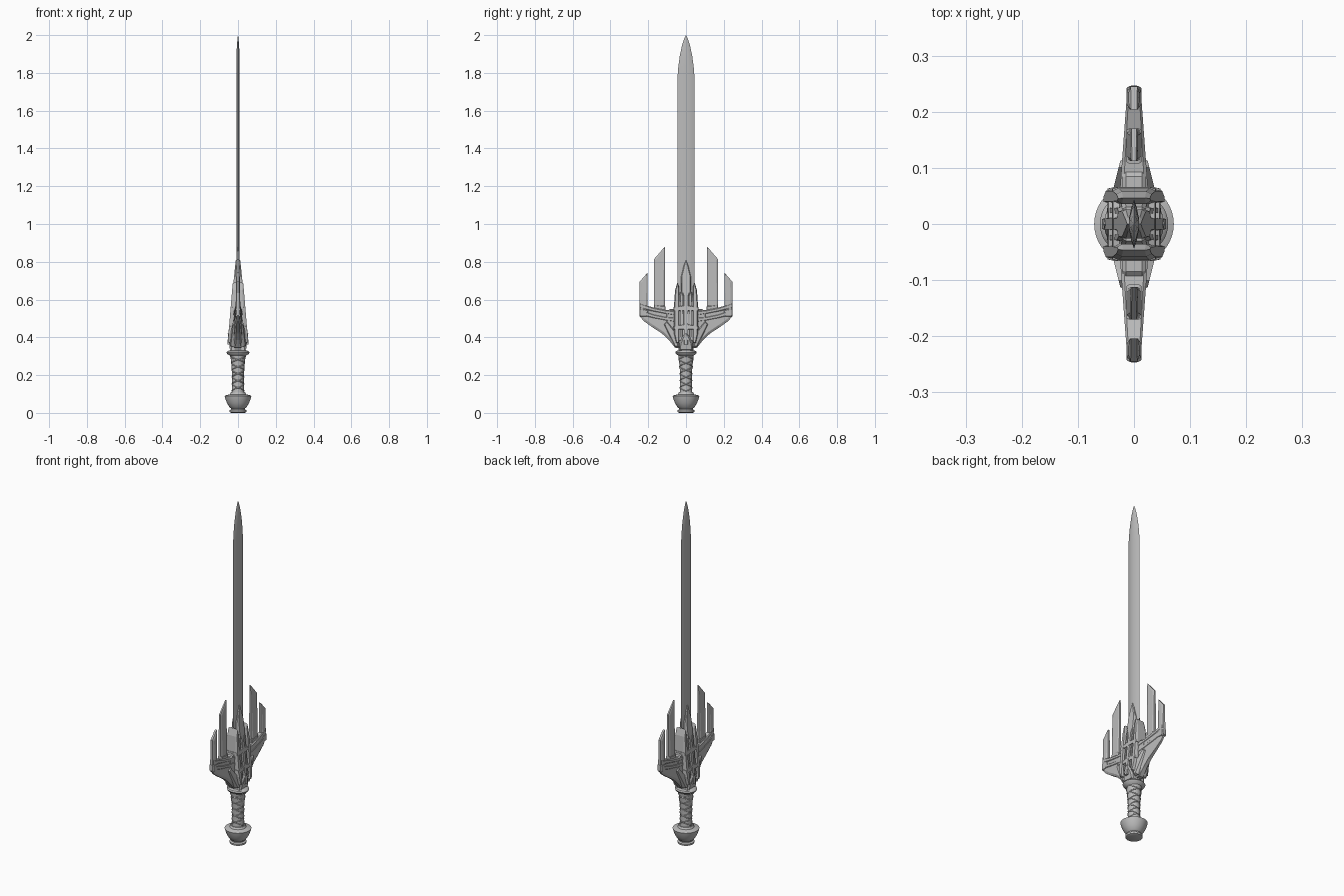
import bpy, bmesh, math
from mathutils import Vector

if "Cube" in bpy.data.objects:
    bpy.data.objects.remove(bpy.data.objects["Cube"])

steel = bpy.data.materials.new("grey_steel")
steel.use_nodes = True
GREY = (0.5, 0.5, 0.5, 1)
steel.diffuse_color = GREY
steel.node_tree.nodes["Principled BSDF"].inputs["Base Color"].default_value = GREY


def finish(bm, name, smooth=None, mirror=()):
    """Turn a bmesh into a named object, optionally smooth and mirrored."""
    bmesh.ops.recalc_face_normals(bm, faces=bm.faces)
    mesh = bpy.data.meshes.new(name)
    bm.to_mesh(mesh)
    bm.free()
    mesh.materials.append(steel)
    obj = bpy.data.objects.new(name, mesh)
    bpy.context.collection.objects.link(obj)
    if mirror:
        mod = obj.modifiers.new("mirror", "MIRROR")
        mod.use_axis = ["x" in mirror, "y" in mirror, False]
        mod.use_mirror_merge = False
    if smooth:
        bpy.ops.object.select_all(action="DESELECT")
        obj.select_set(True)
        bpy.context.view_layer.objects.active = obj
        bpy.ops.object.shade_smooth_by_angle(angle=math.radians(smooth))
    return obj


def loft(name, rings, smooth=35):
    """Skin a list of equal-length vertex rings and cap both ends."""
    bm = bmesh.new()
    loops = [[bm.verts.new(p) for p in ring] for ring in rings]
    n = len(loops[0])
    for a, b in zip(loops, loops[1:]):
        for i in range(n):
            j = (i + 1) % n
            bm.faces.new((a[i], a[j], b[j], b[i]))
    bm.faces.new(loops[0])
    bm.faces.new(loops[-1])
    return finish(bm, name, smooth)


def lathe(name, profile, sides=40, flat=1.0):
    """Revolve (radius, height) points around z, squashed in y by flat."""
    turn = [2 * math.pi * i / sides for i in range(sides)]
    return loft(name, [[(r * math.cos(a), r * flat * math.sin(a), z) for a in turn]
                       for r, z in profile])


def plate(name, outline, half, rim=0.006, edge=0.7, mirror="y"):
    """Slab from a (y, z) outline; half(y, z) is its half thickness, rim its chamfer."""
    bm = bmesh.new()
    caps = []
    walls = [[bm.verts.new((s, y, z)) for y, z in outline] for s in (-1, 1)]
    for wall in walls:
        caps.append(bm.faces.new(wall))
    n = len(outline)
    for i in range(n):
        j = (i + 1) % n
        bm.faces.new((walls[0][i], walls[0][j], walls[1][j], walls[1][i]))
    bmesh.ops.recalc_face_normals(bm, faces=bm.faces)
    bmesh.ops.inset_individual(bm, faces=caps, thickness=rim)
    raised = {v for f in caps for v in f.verts}
    for v in bm.verts:
        v.co.x *= half(v.co.y, v.co.z) * (1 if v in raised else edge)
    return finish(bm, name, mirror=mirror)


# Pommel and grip
lathe("pommel", [(0.034, 0), (0.044, 0.004), (0.045, 0.014), (0.037, 0.019), (0.037, 0.024),
                 (0.045, 0.03), (0.058, 0.052), (0.067, 0.074), (0.071, 0.09),
                 (0.064, 0.093), (0.044, 0.098), (0.038, 0.108)])


def grip_radius(z):
    return 0.031 + 0.55 * (z - 0.17) ** 2


lathe("grip", [(grip_radius(z), z) for z in [0.1 + 0.022 * i for i in range(11)]])

# Crossed cord wrapped round the grip
for side, label in ((1, "left"), (-1, "right")):
    for start in (0, math.pi):
        curve = bpy.data.curves.new("grip_cord_" + label, "CURVE")
        curve.dimensions = "3D"
        curve.bevel_depth = 0.0028
        curve.bevel_resolution = 1
        spline = curve.splines.new("POLY")
        steps = 90
        spline.points.add(steps)
        for i, point in enumerate(spline.points):
            z = 0.115 + 0.185 * i / steps
            a = start + side * 5 * math.pi * i / steps
            r = grip_radius(z)
            point.co = (r * math.cos(a), r * math.sin(a), z, 1)
        curve.materials.append(steel)
        cord = bpy.data.objects.new("grip_cord_" + label, curve)
        bpy.context.collection.objects.link(cord)

# Collar and flared cup under the guard
lathe("collar", [(0.036, 0.295), (0.044, 0.304), (0.057, 0.312), (0.061, 0.32),
                 (0.056, 0.327), (0.042, 0.332)], flat=0.93)
lathe("guard_cup", [(0.038, 0.325), (0.041, 0.35), (0.046, 0.38), (0.044, 0.42),
                    (0.038, 0.5), (0.028, 0.58)], sides=16)

# Blade: lens section with a flat central band
def blade_ring(w, z):
    t = 0.0085 * min(1, w / 0.03)
    half = [(0, -1), (0.6, -0.65), (1, -0.27), (1, 0.27), (0.6, 0.65)]
    section = half + [(-x, -y) for x, y in half]
    return [(x * t, y * w, z) for x, y in section]


loft("blade", [blade_ring(w, z) for w, z in
               [(0.044, 0.45), (0.044, 1.79), (0.041, 1.83), (0.033, 1.89),
                (0.02, 1.95), (0.008, 1.985), (0.0008, 2.0)]], smooth=25)


# Guard wings with raised bands
def wing_half(y, z):
    return 0.027 - 0.073 * abs(y)


plate("wing", [(0.02, 0.34), (0.058, 0.345), (0.09, 0.385), (0.127, 0.42), (0.18, 0.455),
               (0.225, 0.487), (0.247, 0.515), (0.247, 0.575), (0.205, 0.555),
               (0.15, 0.545), (0.11, 0.54), (0.02, 0.54)], wing_half, rim=0.012, edge=0.55)
for name, low in (("wing_upper_band", 0.535), ("wing_lower_band", 0.5)):
    plate(name, [(0.05, low - 0.02), (0.11, low - 0.012), (0.17, low),
                 (0.246, low + 0.02), (0.246, low + 0.045), (0.17, low + 0.022),
                 (0.11, low + 0.01), (0.05, low + 0.004)],
          lambda y, z: wing_half(y, z) + 0.0025, rim=0.005, edge=0.75)
plate("wing_root_block", [(0.05, 0.42), (0.085, 0.42), (0.107, 0.45), (0.107, 0.53),
                          (0.085, 0.55), (0.05, 0.55)], lambda y, z: 0.021)
plate("wing_strut", [(0.04, 0.35), (0.06, 0.35), (0.118, 0.47), (0.1, 0.485), (0.04, 0.41)],
      lambda y, z: 0.045 - 0.25 * (abs(y) - 0.03))

# Upright prongs, each with a narrow raised spine
for name, y0, y1, base, top in (("inner_prong", 0.112, 0.17, 0.56, 0.88),
                                ("outer_prong", 0.204, 0.245, 0.54, 0.742)):
    fall = (y1 - y0) * 1.15

    def prong_half(y, z):
        return 0.0125 - 0.02 * (z - 0.56)

    plate(name, [(y0, base), (y1, base), (y1, top - fall), (y0, top)],
          prong_half, rim=0.012, edge=0.6)
    plate(name + "_foot", [(y0 - 0.004, base - 0.03), (y1, base - 0.03), (y1, base + 0.012),
                           (y0 - 0.004, base + 0.004)], lambda y, z: 0.0135, rim=0.004)


# Central tower of layered plates hugging the blade
def tower_half(y, z):
    return 0.052 - 0.083 * (z - 0.4)


plate("tower_core", [(-0.045, 0.38), (0.045, 0.38), (0.045, 0.6), (0.03, 0.64),
                     (-0.03, 0.64), (-0.045, 0.6)],
      lambda y, z: tower_half(y, z) - 0.012, mirror="")
plate("tower_pillar", [(0.036, 0.37), (0.052, 0.37), (0.064, 0.42), (0.064, 0.56),
                       (0.058, 0.65), (0.046, 0.69), (0.036, 0.665)], tower_half, rim=0.005)
plate("tower_inner_rib", [(0.018, 0.4), (0.031, 0.4), (0.031, 0.62), (0.018, 0.66)],
      lambda y, z: tower_half(y, z) - 0.004, rim=0.003)
plate("tower_spike", [(-0.012, 0.36), (0.012, 0.36), (0.014, 0.62), (0.026, 0.65), (0.026, 0.72),
                      (0.012, 0.78), (0, 0.81), (-0.012, 0.78), (-0.026, 0.72),
                      (-0.026, 0.65), (-0.014, 0.62)],
      lambda y, z: 0.053 - 0.1 * (z - 0.4), rim=0.004, mirror="")
for name, low in (("lower_clasp", 0.44), ("upper_clasp", 0.54)):
    plate(name, [(-0.066, low), (0.066, low), (0.066, low + 0.02), (0, low + 0.032),
                 (-0.066, low + 0.02)], lambda y, z: tower_half(y, z) - 0.001,
          rim=0.004, mirror="")

# Pointed leaf on each broad face, above the collar
plate("collar_leaf", [(-0.036, 0.33), (0.036, 0.33), (0.035, 0.365), (0.022, 0.4), (0, 0.428),
                      (-0.022, 0.4), (-0.035, 0.365)],
      lambda y, z: 0.042 + 0.14 * (z - 0.33), rim=0.008, edge=0.8, mirror="")
